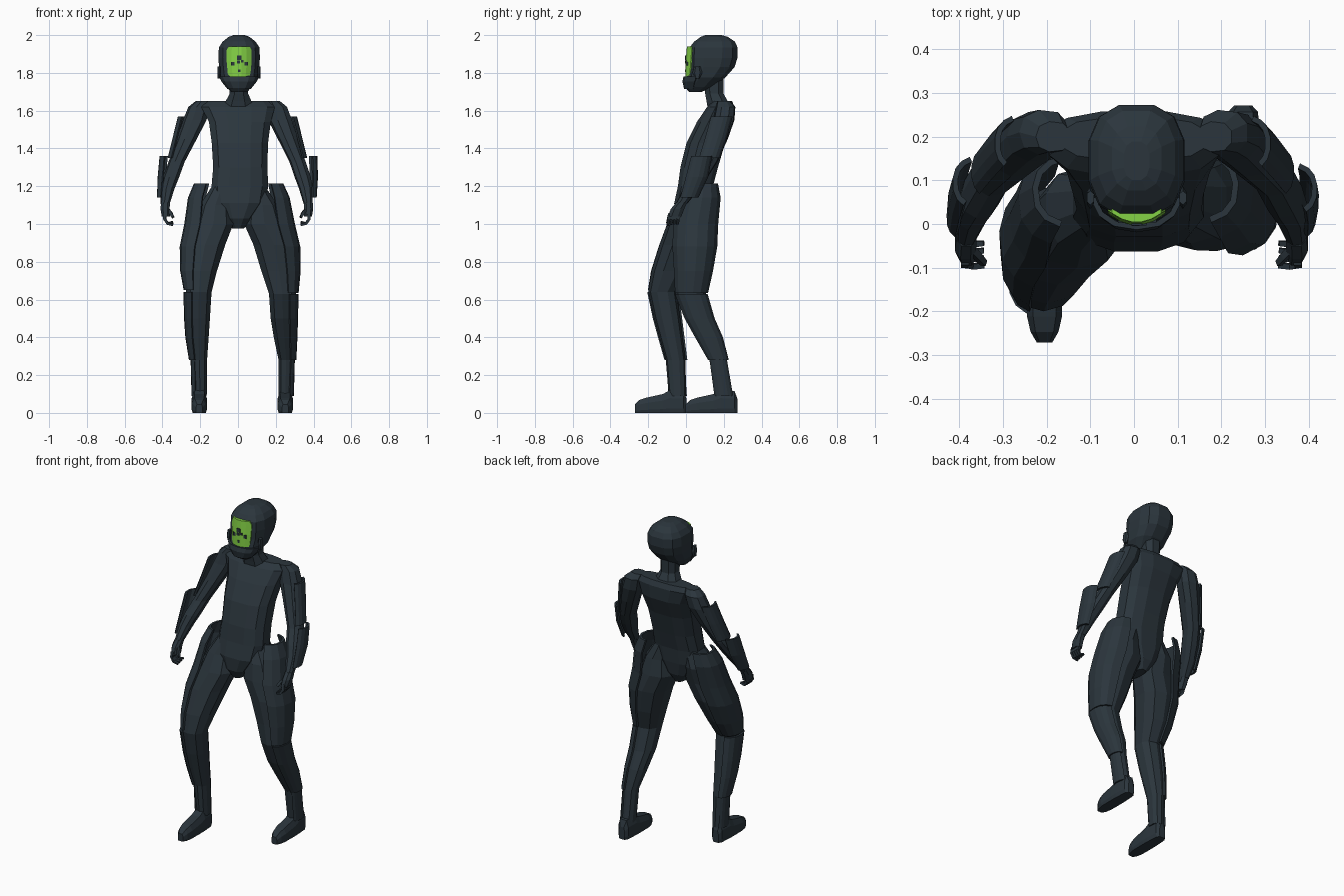
import bpy, bmesh, math
from mathutils import Vector


def material(name, rgb):
    m = bpy.data.materials.new(name)
    m.diffuse_color = (*rgb, 1)
    return m


SLATE = material("dark slate", (0.024, 0.036, 0.046))
GREEN = material("visor green", (0.23, 0.64, 0.06))


def skin(name, loops, mat=SLATE):
    """Closed solid through a stack of equal-length vertex loops."""
    bm = bmesh.new()
    rows = [[bm.verts.new(p) for p in loop] for loop in loops]
    n = len(rows[0])
    for a, b in zip(rows, rows[1:]):
        for i in range(n):
            j = (i + 1) % n
            bm.faces.new((a[i], a[j], b[j], b[i]))
    bm.faces.new(rows[0])
    bm.faces.new(rows[-1])
    bmesh.ops.recalc_face_normals(bm, faces=bm.faces)
    me = bpy.data.meshes.new(name)
    bm.to_mesh(me)
    bm.free()
    me.materials.append(mat)
    ob = bpy.data.objects.new(name, me)
    bpy.context.collection.objects.link(ob)
    return ob


def oval(r, ang, power, grow=0.0):
    x, y, z, rx, ry = r
    c, s = math.cos(ang), math.sin(ang)
    f = lambda v: math.copysign(abs(v) ** power, v)
    return (x + (rx + grow) * f(c), y + (ry + grow) * f(s), z)


def limb(name, rings, n=10, power=0.85):
    return skin(name, [[oval(r, math.tau * (i + 0.5) / n, power) for i in range(n)] for r in rings])


def plate(name, rings, a0, a1, thick=0.012, n=6):
    """Curved armour shell covering an arc (degrees) of the rings."""
    angs = [math.radians(a0 + (a1 - a0) * i / n) for i in range(n + 1)]
    return skin(name, [[oval(r, a, 0.85) for a in angs] +
                       [oval(r, a, 0.85, -thick) for a in reversed(angs)] for r in rings])


def shift(rings, side, dx=0.0):
    return [(side * (x + dx), y, z, rx, ry) for x, y, z, rx, ry in rings]


def grow(rings, d):
    return [(x, y, z, a + d, b + d) for x, y, z, a, b in rings]


def arc(side, lo, hi):
    return (lo, hi) if side > 0 else (180 - hi, 180 - lo)


def finger(name, pts, r=0.009):
    loops = []
    for i, p in enumerate(pts):
        t = (Vector(pts[min(i + 1, len(pts) - 1)]) - Vector(pts[max(i - 1, 0)])).normalized()
        u = t.cross(Vector((0, 1, 0.2))).normalized()
        v = t.cross(u)
        k = r * (1 - 0.12 * i)
        loops.append([Vector(p) + k * (u * a + v * b) for a, b in ((1, 1), (-1, 1), (-1, -1), (1, -1))])
    skin(name, loops)


# Torso and neck, leaning back towards the shoulders
limb("torso", [(0, .03, .975, .03, .06), (0, .03, 1.03, .08, .09), (.005, .035, 1.11, .142, .1),
               (.01, .05, 1.2, .154, .095), (.012, .07, 1.3, .147, .102), (.01, .105, 1.43, .153, .105),
               (.01, .155, 1.54, .168, .1), (0, .185, 1.62, .2, .075), (0, .195, 1.65, .17, .05)], 12, .75)
limb("neck", [(0, .18, 1.6, .095, .068), (.003, .165, 1.65, .073, .06),
              (.005, .15, 1.69, .052, .052), (.005, .145, 1.77, .055, .058)], 8)

# Helmet: rings given by height, front y, back y and half width
head = [(1.7, .015, .085, .045), (1.725, -.008, .145, .068), (1.775, .002, .21, .1), (1.83, .012, .26, .109),
        (1.88, .012, .276, .113), (1.935, .016, .276, .11), (1.965, .04, .262, .09),
        (1.99, .075, .225, .058), (2.0, .1, .19, .03)]
limb("helmet", [(.006, (a + b) / 2, z, w, (b - a) / 2) for z, a, b, w in head], 12, .76)
plate("jaw_guard", [(.006, .06, 1.715, .064, .07), (.006, .075, 1.755, .097, .094), (.006, .09, 1.782, .109, .103)],
      195, 345)
for s in (-1, 1):
    limb("ear_pod", [(s * .106 + .006, .06, z, .009, w) for z, w in ((1.77, .012), (1.8, .026), (1.835, .016))], 6)


# Visor with small dark marks
def visor_y(x, z):
    return .003 + .028 * (x / .066) ** 2 + max(0, z - 1.87) * .1


cols = [-1, -.6, -.2, .2, .6, 1]
visor = []
for z, w in ((1.772, .048), (1.795, .06), (1.86, .066), (1.92, .066), (1.941, .056)):
    edge = [(.006 + c * w, visor_y(c * w, z) - .006, z) for c in cols]
    visor.append(edge + [(x, .06, z) for x, y, z in reversed(edge)])
skin("visor", visor, GREEN)
for x, z, h in ((0, 1.88, .012), (-.033, 1.848, .01), (.036, 1.848, .01),
                (-.004, 1.857, .008), (.016, 1.862, .007), (.0, 1.812, .007)):
    y = visor_y(x, z) - .008
    skin("visor_mark", [[(.006 + x + a * h, y + b, zz) for a, b in ((-1, 0), (1, 0), (1, .008), (-1, .008))]
                        for zz in (z - h, z + h)])

# Arms with guards and curled fingers
arm = [(.185, .2, 1.65, .04, .035), (.205, .21, 1.62, .057, .052), (.225, .2, 1.55, .064, .057),
       (.265, .165, 1.45, .054, .057), (.316, .115, 1.33, .044, .052), (.343, .065, 1.25, .044, .052),
       (.36, .03, 1.19, .038, .044), (.372, -.025, 1.105, .024, .03)]
upper_guard = [(.248, .185, 1.57, .065, .066), (.277, .155, 1.46, .063, .066), (.307, .12, 1.35, .06, .064)]
guard_right = [(.34, .095, 1.36, .066, .062), (.352, .06, 1.25, .064, .062), (.368, .012, 1.14, .052, .05)]
guard_left = [(.354, .08, 1.36, .066, .062), (.358, .055, 1.25, .066, .066), (.363, .015, 1.14, .054, .054)]
hand = [(.372, -.022, 1.115, .025, .03), (.374, -.045, 1.08, .026, .038), (.37, -.06, 1.04, .023, .038)]
for side, word, dx, guard in ((-1, "right", .012, guard_right), (1, "left", 0, guard_left)):
    # the shoulder end stays put, the wrist end swings out
    limb(word + "_arm", [(side * (x + dx * (1.65 - z) * 2), y, z, a, b) for x, y, z, a, b in arm], 9)
    plate(word + "_upper_arm_guard", shift(upper_guard, side, dx * .5), *arc(side, -50, 70))
    plate(word + "_forearm_guard", shift(guard, side, dx * .8), *arc(side, -55, 70))
    limb(word + "_palm", shift(hand, side, dx), 8)
    for k in range(4):
        y = -.085 + .017 * k
        finger(word + "_finger", [(side * (x + dx), y + o, z) for x, o, z in
                                  ((.375, 0, 1.055), (.376, -.008, 1.025), (.36, -.012, 1.003), (.332, -.01, .995 + .005 * k))])
    finger(word + "_thumb", [(side * (x + dx), y, z) for x, y, z in
                             ((.368, -.05, 1.085), (.345, -.075, 1.06), (.332, -.09, 1.035))])

# Legs: one steps forward, the other stays behind
back_leg = [(.09, .06, 1.2, .055, .07), (.13, .05, 1.1, .085, .095), (.14, .05, 1.0, .112, .11),
            (.19, .05, .89, .113, .112), (.218, .042, .75, .098, .097), (.235, .025, .63, .074, .08),
            (.238, .07, .5, .068, .072), (.245, .12, .4, .058, .066), (.255, .17, .28, .042, .046),
            (.25, .2, .09, .036, .046)]
front_leg = [(.085, .05, 1.2, .055, .07), (.12, .035, 1.1, .085, .095), (.13, .0, 1.0, .11, .1),
             (.175, -.03, .89, .112, .11), (.2, -.083, .75, .092, .1), (.207, -.125, .64, .07, .075),
             (.21, -.1, .5, .064, .07), (.21, -.08, .4, .057, .062), (.205, -.055, .28, .043, .052),
             (.2, -.045, .09, .036, .046)]
back_thigh = [(.14, .085, 1.215, .1, .085), (.15, .075, 1.14, .124, .11), (.165, .05, 1.0, .137, .122),
              (.202, .045, .88, .128, .122), (.222, .038, .75, .11, .106), (.238, .028, .635, .083, .09)]
front_thigh = [(.133, .075, 1.215, .1, .085), (.147, .055, 1.14, .118, .105), (.155, .01, 1.0, .13, .115),
               (.185, -.03, .88, .124, .12), (.202, -.08, .75, .104, .11), (.21, -.12, .65, .078, .085)]
# foot sections from heel to toe: y, half width, height
foot = [(0, .02, .075), (-.015, .034, .115), (-.09, .04, .12), (-.125, .041, .1),
        (-.215, .04, .08), (-.25, .032, .068), (-.274, .018, .045)]

for side, word, leg, thigh, heel, fx in ((-1, "right", front_leg, front_thigh, .003, .205),
                                         (1, "left", back_leg, back_thigh, .272, .25)):
    limb(word + "_leg", shift(leg, side))
    plate(word + "_thigh_plate", shift(thigh, side), *arc(side, -72, 80), .014)
    plate(word + "_shin_plate", shift(grow(leg[5:9], .012), side), *arc(side, -65, 75))
    plate(word + "_ankle_plate", shift(grow([(*leg[8][:2], .285, .036, .042), leg[9]], .01), side),
          *arc(side, -60, 60), .01)
    skin(word + "_foot", [[(side * fx + a * w, heel + y, b * h) for a, b in
                           ((-.85, 0), (.85, 0), (1, .2), (1, .65), (.65, 1), (-.65, 1), (-1, .65), (-1, .2))]
                          for y, w, h in foot])
